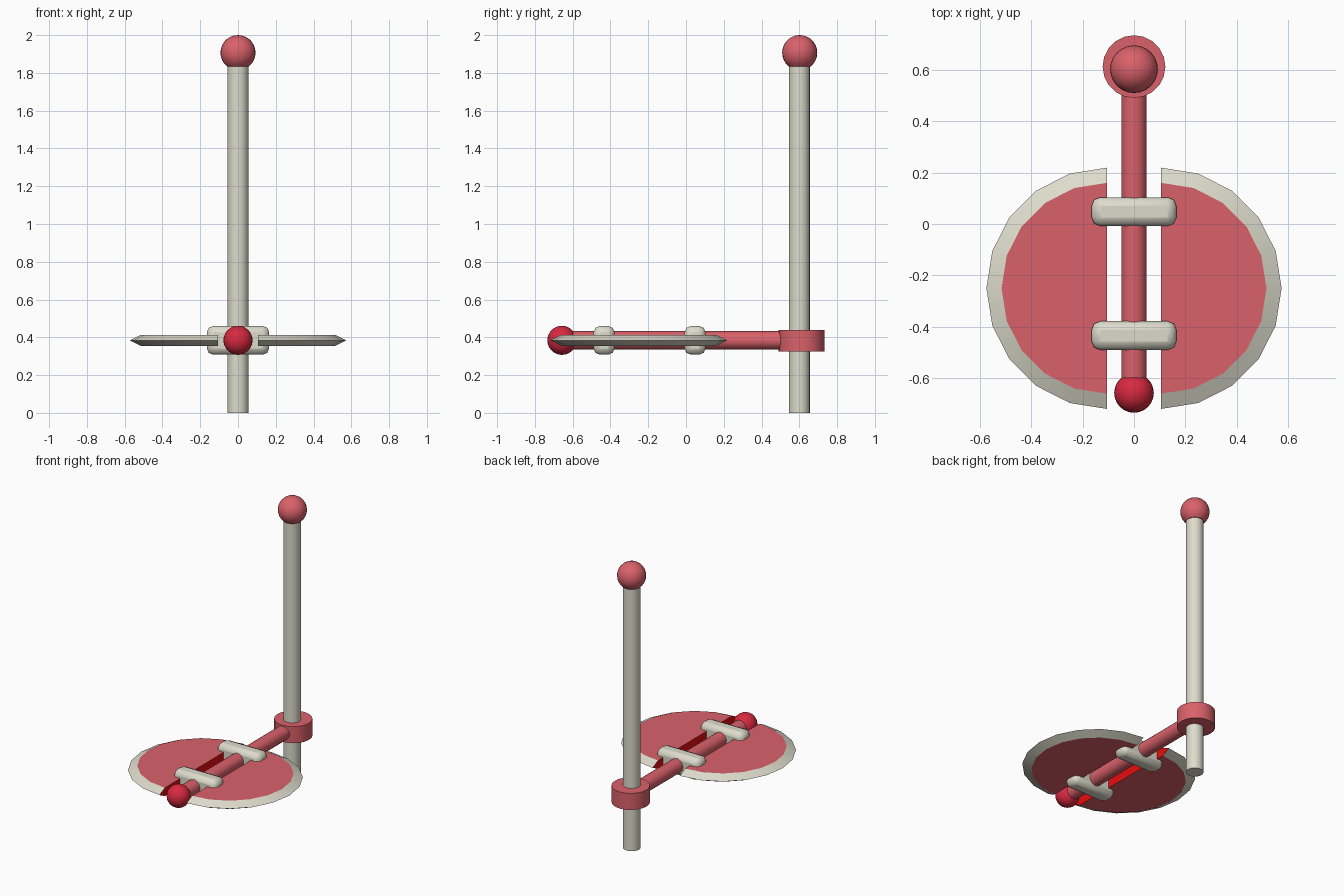
import bpy, bmesh, math

if "Cube" in bpy.data.objects:
    bpy.data.objects.remove(bpy.data.objects["Cube"])

def mat(name, rgb):
    m = bpy.data.materials.new(name)
    m.diffuse_color = (*rgb, 1)
    m.use_nodes = True
    m.node_tree.nodes["Principled BSDF"].inputs["Base Color"].default_value = m.diffuse_color
    return m

CREAM = mat("cream", (0.72, 0.71, 0.60))
PINK = mat("rose", (0.70, 0.12, 0.145))
CRIMSON = mat("crimson", (0.68, 0.022, 0.05))
RED = mat("red", (0.80, 0.004, 0.004))
Z = 0.384  # height of the arm and plates

def finish(ob, name, mats, angle=35):
    ob.name = name
    for m in mats:
        ob.data.materials.append(m)
    bpy.ops.object.select_all(action='DESELECT')
    ob.select_set(True)
    bpy.context.view_layer.objects.active = ob
    bpy.ops.object.shade_smooth_by_angle(angle=math.radians(angle))
    return ob

def cylinder(name, r, depth, loc, m, rot=(0, 0, 0), sides=20):
    bpy.ops.mesh.primitive_cylinder_add(vertices=sides, radius=r, depth=depth, location=loc, rotation=rot)
    return finish(bpy.context.object, name, [m])

def ball(name, r, loc, m, cut=None):
    bpy.ops.mesh.primitive_uv_sphere_add(segments=24, ring_count=14, radius=r, location=loc)
    ob = bpy.context.object
    if cut is not None:  # slice a flat underside
        bm = bmesh.new()
        bm.from_mesh(ob.data)
        res = bmesh.ops.bisect_plane(bm, geom=bm.verts[:] + bm.edges[:] + bm.faces[:],
                                     plane_co=(0, 0, cut), plane_no=(0, 0, -1), clear_outer=True)
        bmesh.ops.contextual_create(bm, geom=[e for e in res["geom_cut"] if isinstance(e, bmesh.types.BMEdge)])
        bmesh.ops.recalc_face_normals(bm, faces=bm.faces[:])
        bm.to_mesh(ob.data)
        bm.free()
    return finish(ob, name, [m])

# upright pole, knob and sliding collar
cylinder("pole", 0.056, 1.88, (0, 0.6, 0.94), CREAM)
ball("pole_knob", 0.093, (0, 0.602, 1.907), PINK, cut=-0.072)
cylinder("collar", 0.122, 0.116, (0, 0.612, Z - 0.002), PINK)

# horizontal arm and its end ball
cylinder("arm", 0.049, 1.2, (0, -0.03, Z), PINK, rot=(math.pi / 2, 0, 0))
ball("arm_end_ball", 0.077, (0, -0.657, Z), CRIMSON)

# cross bars with softened edges
for name, y in (("rear_cross_bar", 0.048), ("front_cross_bar", -0.434)):
    bpy.ops.mesh.primitive_cube_add(size=1, location=(0, y, Z))
    ob = bpy.context.object
    for v in ob.data.vertices:
        v.co.x *= 0.33
        v.co.y *= 0.112
        v.co.z *= 0.152
    bev = ob.modifiers.new("edges", 'BEVEL')
    bev.width = 0.034
    bev.segments = 2
    finish(ob, name, [CREAM])

# half-round plates: flat faces, sharp cream rim, red straight edge
bm = bmesh.new()
steps = 10

def arc(r, z):
    pts = []
    for i in range(steps + 1):
        a = math.pi * (i / steps - 0.5)
        pts.append(bm.verts.new((0.105 + r * math.cos(a), -0.25 + r * math.sin(a), z)))
    return pts

top, edge, low = arc(0.41, 0.029), arc(0.469, 0), arc(0.41, -0.029)
for ring in (top, low):
    bm.faces.new(ring).material_index = 0
for a, b in ((top, edge), (edge, low)):
    for i in range(steps):
        bm.faces.new((a[i], b[i], b[i + 1], a[i + 1])).material_index = 1
bm.faces.new((top[0], edge[0], low[0], low[-1], edge[-1], top[-1])).material_index = 2
bmesh.ops.recalc_face_normals(bm, faces=bm.faces[:])
me = bpy.data.meshes.new("half_plates")
bm.to_mesh(me)
bm.free()
plates = bpy.data.objects.new("half_plates", me)
bpy.context.collection.objects.link(plates)
plates.location.z = Z
finish(plates, "half_plates", [PINK, CREAM, RED], angle=20)
mirror = plates.modifiers.new("mirror", 'MIRROR')
mirror.use_mirror_merge = False
